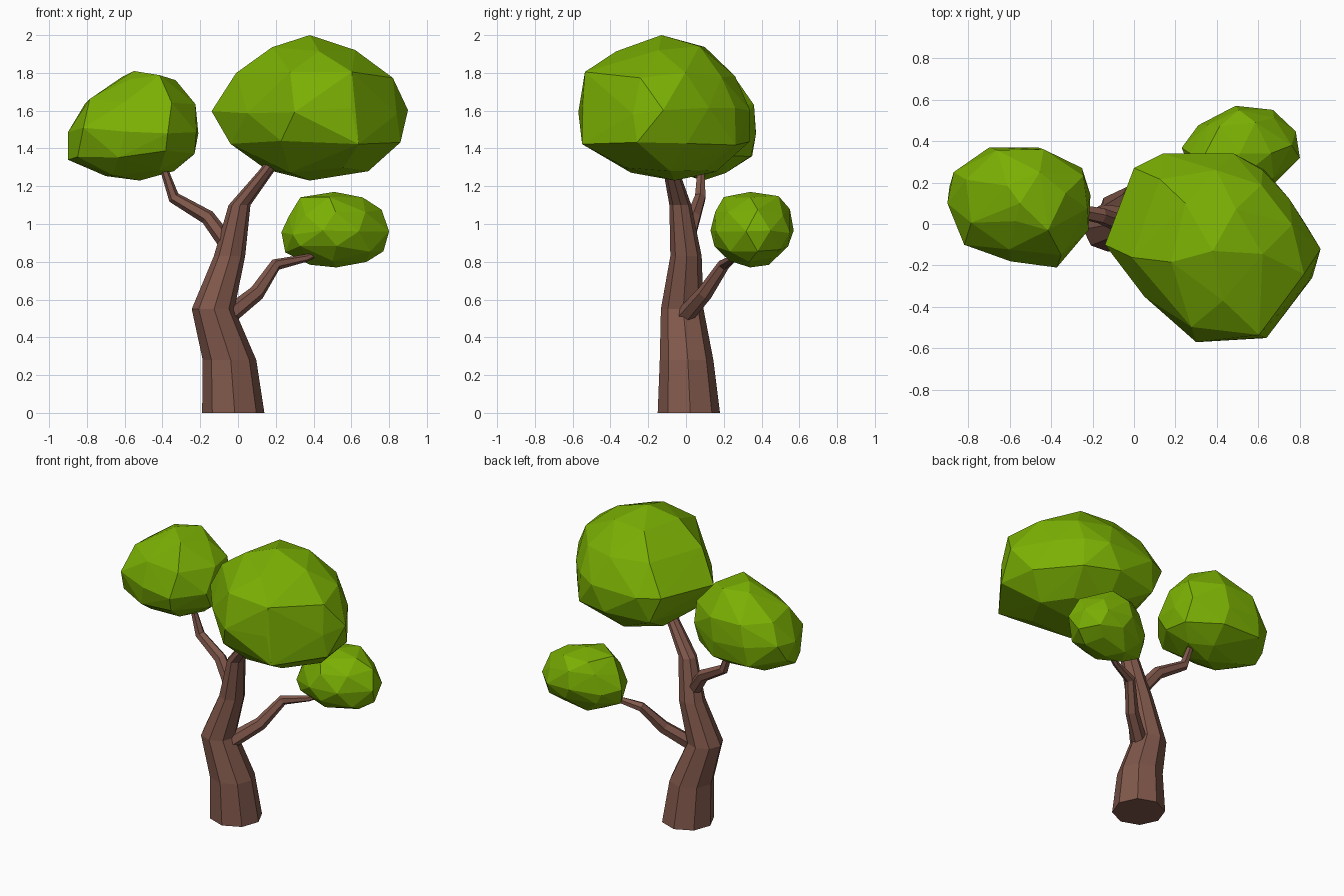
import bpy, bmesh, math, random
from mathutils import Vector

random.seed(4)


def material(name, rgb):
    m = bpy.data.materials.new(name)
    m.diffuse_color = (*rgb, 1)
    return m


BARK = material("brown bark", (0.22, 0.098, 0.071))
LEAF = material("leaf green", (0.197, 0.434, 0.001))


def finish(name, bm, mat):
    bmesh.ops.recalc_face_normals(bm, faces=bm.faces)
    me = bpy.data.meshes.new(name)
    bm.to_mesh(me)
    bm.free()
    me.materials.append(mat)
    ob = bpy.data.objects.new(name, me)
    bpy.context.collection.objects.link(ob)
    return ob


def limb(name, path, sides, level=False):
    """Tapered faceted tube; path entries are x, y, z, radius."""
    bm = bmesh.new()
    pts = [Vector(p[:3]) for p in path]
    rings = []
    for i, p in enumerate(pts):
        d = (pts[min(i + 1, len(pts) - 1)] - pts[max(i - 1, 0)]).normalized()
        if level:
            d = Vector((0, 0, 1))
        u = Vector((0, 1, 0)).cross(d).normalized()
        v = d.cross(u)
        ring = []
        for k in range(sides):
            a = 2 * math.pi * (k + 0.06) / sides
            ring.append(bm.verts.new(p + path[i][3] * (u * math.cos(a) + v * math.sin(a))))
        rings.append(ring)
    for r0, r1 in zip(rings, rings[1:]):
        for k in range(sides):
            j = (k + 1) % sides
            bm.faces.new((r0[k], r0[j], r1[j], r1[k]))
    bm.faces.new(rings[0])
    bm.faces.new(rings[-1])
    return finish(name, bm, BARK)


def crown(name, plan, rings, tips):
    """Faceted leaf mass: hull over rings (z, x0, x1, y0, y1, sides) that follow a plan outline."""
    bm = bmesh.new()
    for t in tips:
        bm.verts.new(t)
    m = len(plan)
    for i, (z, x0, x1, y0, y1, n) in enumerate(rings):
        pts = []
        for k in range(n):
            s = ((k + 0.5 * (i % 2) + random.uniform(-0.1, 0.1)) / n * m) % m
            j = int(s)
            p, q = Vector(plan[j]), Vector(plan[(j + 1) % m])
            pts.append(plan[round(s) % m] if n >= m else p.lerp(q, s - j))
        xs, ys = [p[0] for p in pts], [p[1] for p in pts]
        for x, y in pts:
            bm.verts.new((x0 + (x1 - x0) * (x - min(xs)) / (max(xs) - min(xs)),
                          y0 + (y1 - y0) * (y - min(ys)) / (max(ys) - min(ys)),
                          z + random.uniform(-0.02, 0.02)))
    bmesh.ops.remove_doubles(bm, verts=bm.verts, dist=0.04)
    bmesh.ops.convex_hull(bm, input=bm.verts)
    loose = [v for v in bm.verts if not v.link_faces]
    bmesh.ops.delete(bm, geom=loose, context='VERTS')
    return finish(name, bm, LEAF)


# Trunk and its two branches
limb("trunk", [(-0.025, 0.015, 0, 0.165), (-0.045, 0.003, 0.28, 0.142),
               (-0.132, -0.02, 0.55, 0.113), (-0.045, 0.0, 0.83, 0.083),
               (0.008, -0.03, 1.1, 0.058), (0.15, -0.078, 1.28, 0.042),
               (0.25, -0.11, 1.42, 0.03)], 8, level=True)
limb("left_branch", [(-0.06, 0.0, 0.9, 0.045), (-0.16, 0.04, 1.035, 0.04),
                     (-0.34, 0.075, 1.14, 0.032), (-0.385, 0.078, 1.27, 0.022),
                     (-0.44, 0.08, 1.38, 0.018)], 6)
limb("right_branch", [(-0.07, -0.02, 0.5, 0.05), (0.1, 0.1, 0.635, 0.042),
                      (0.2, 0.2, 0.785, 0.032), (0.36, 0.25, 0.82, 0.02),
                      (0.47, 0.3, 0.87, 0.016)], 6)

# Leaf masses, each with its outline seen from above
crown("large_crown",
      [(0.90, -0.12), (0.75, 0.12), (0.62, 0.26), (0.48, 0.34), (0.14, 0.34), (0.0, 0.27),
       (-0.14, -0.1), (0.05, -0.35), (0.30, -0.57), (0.60, -0.55), (0.84, -0.28)],
      [(1.925, 0.18, 0.62, -0.37, 0.10, 5),
       (1.79, -0.01, 0.82, -0.535, 0.26, 8),
       (1.60, -0.14, 0.90, -0.57, 0.34, 11),
       (1.43, -0.04, 0.86, -0.55, 0.335, 8),
       (1.29, 0.15, 0.69, -0.32, 0.16, 6)],
      [(0.38, -0.13, 2.0), (0.38, -0.06, 1.23)])
crown("left_crown",
      [(-0.22, 0.14), (-0.26, 0.27), (-0.47, 0.37), (-0.70, 0.37), (-0.87, 0.25),
       (-0.90, 0.10), (-0.82, -0.10), (-0.60, -0.18), (-0.38, -0.21), (-0.23, -0.03)],
      [(1.77, -0.61, -0.33, -0.03, 0.25, 5),
       (1.65, -0.81, -0.225, -0.15, 0.36, 8),
       (1.49, -0.90, -0.21, -0.21, 0.37, 10),
       (1.37, -0.89, -0.23, -0.18, 0.35, 8),
       (1.27, -0.70, -0.34, -0.04, 0.21, 5)],
      [(-0.55, 0.1, 1.81), (-0.52, 0.09, 1.23), (-0.90, 0.10, 1.34)])
crown("small_crown",
      [(0.80, 0.32), (0.78, 0.45), (0.67, 0.555), (0.49, 0.575), (0.31, 0.48),
       (0.23, 0.37), (0.29, 0.22), (0.45, 0.13), (0.64, 0.16)],
      [(1.135, 0.33, 0.66, 0.20, 0.49, 5),
       (1.06, 0.27, 0.76, 0.155, 0.55, 8),
       (0.95, 0.23, 0.80, 0.13, 0.57, 9),
       (0.87, 0.25, 0.77, 0.15, 0.54, 8),
       (0.80, 0.38, 0.68, 0.23, 0.45, 5)],
      [(0.51, 0.34, 1.17), (0.52, 0.34, 0.77)])
